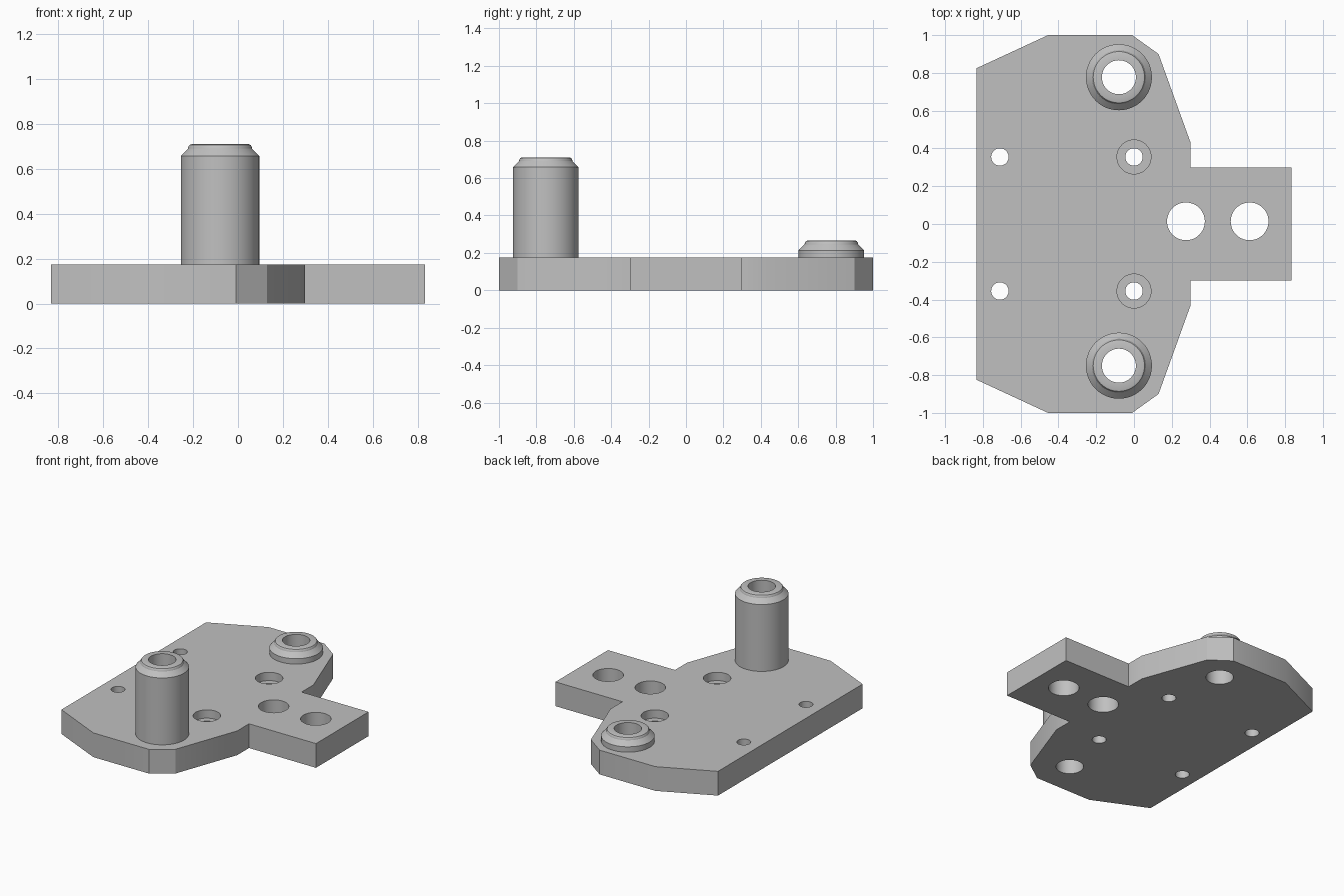
import bpy, bmesh, math
from mathutils import Matrix, Vector

cube = bpy.data.objects.get("Cube")
if cube:
    bpy.data.objects.remove(cube, do_unlink=True)

THICK = 0.175
BORE = 0.09

grey = bpy.data.materials.new("machined_grey")
grey.use_nodes = True
colour = (0.53, 0.53, 0.53, 1)
grey.diffuse_color = colour
grey.node_tree.nodes["Principled BSDF"].inputs["Base Color"].default_value = colour


def make_object(name, bm):
    bmesh.ops.recalc_face_normals(bm, faces=bm.faces)
    mesh = bpy.data.meshes.new(name)
    bm.to_mesh(mesh)
    bm.free()
    obj = bpy.data.objects.new(name, mesh)
    bpy.context.collection.objects.link(obj)
    mesh.materials.append(grey)
    return obj


def smooth(obj):
    bpy.ops.object.select_all(action='DESELECT')
    obj.select_set(True)
    bpy.context.view_layer.objects.active = obj
    bpy.ops.object.shade_smooth_by_angle(angle=math.radians(25))


def drill(obj, x, y, radius, bottom=-0.1):
    """Cut a round hole down from above the plate to the given height."""
    bm = bmesh.new()
    top = THICK + 0.1
    bmesh.ops.create_cone(bm, cap_ends=True, segments=48, radius1=radius,
                          radius2=radius, depth=top - bottom,
                          matrix=Matrix.Translation((x, y, (top + bottom) / 2)))
    cutter = make_object("drill_cutter", bm)
    cutter.hide_render = True
    mod = obj.modifiers.new("hole", 'BOOLEAN')
    mod.operation = 'DIFFERENCE'
    mod.solver = 'EXACT'
    mod.object = cutter
    bpy.context.view_layer.objects.active = obj
    bpy.ops.object.modifier_apply(modifier=mod.name)
    bpy.data.objects.remove(cutter, do_unlink=True)


def boss(name, x, y, top):
    """Turned bushing with a chamfered shoulder and rounded lip."""
    profile = [(0.175, THICK), (0.175, top - 0.052), (0.143, top - 0.02),
               (0.141, top - 0.01), (0.136, top - 0.003), (0.128, top),
               (BORE, top), (BORE, THICK)]
    bm = bmesh.new()
    verts = [bm.verts.new((r, 0, z)) for r, z in profile]
    edges = [bm.edges.new(pair) for pair in zip(verts, verts[1:] + verts[:1])]
    bmesh.ops.spin(bm, geom=verts + edges, cent=(0, 0, 0), axis=(0, 0, 1),
                   angle=math.tau, steps=48, use_merge=True)
    bmesh.ops.remove_doubles(bm, verts=bm.verts, dist=0.0001)
    # The seat is open where the bushing meets the plate
    seat = [f for f in bm.faces if all(v.co.z < THICK + 0.001 for v in f.verts)]
    bmesh.ops.delete(bm, geom=seat, context='FACES')
    obj = make_object(name, bm)
    obj.location = (x, y, 0)
    smooth(obj)


# Plate: symmetrical outline, extruded
half = [(-0.833, 0.825), (-0.455, 1), (-0.01, 1), (0.13, 0.9),
        (0.298, 0.435), (0.298, 0.3), (0.833, 0.3)]
outline = half + [(x, -y) for x, y in reversed(half)]
bm = bmesh.new()
base = bm.faces.new([bm.verts.new((x, y, 0)) for x, y in outline])
lifted = bmesh.ops.extrude_face_region(bm, geom=[base])["geom"]
bmesh.ops.translate(bm, vec=Vector((0, 0, THICK)),
                    verts=[g for g in lifted if isinstance(g, bmesh.types.BMVert)])
plate = make_object("mounting_plate", bm)

# Small screw holes, with counterbores on the middle pair
for side in (-1, 1):
    y = side * 0.355
    drill(plate, -0.71, y, 0.046)
    drill(plate, 0, y, 0.046)
    drill(plate, 0, y, 0.09, THICK - 0.06)

# Large holes in the tongue
for x in (0.275, 0.612):
    drill(plate, x, 0.014, 0.1)

# Tall and short bushings, bored through the plate
for name, y, top in (("tall_bushing", -0.75, 0.71), ("short_bushing", 0.777, 0.266)):
    drill(plate, -0.08, y, BORE)
    boss(name, -0.08, y, top)

smooth(plate)
